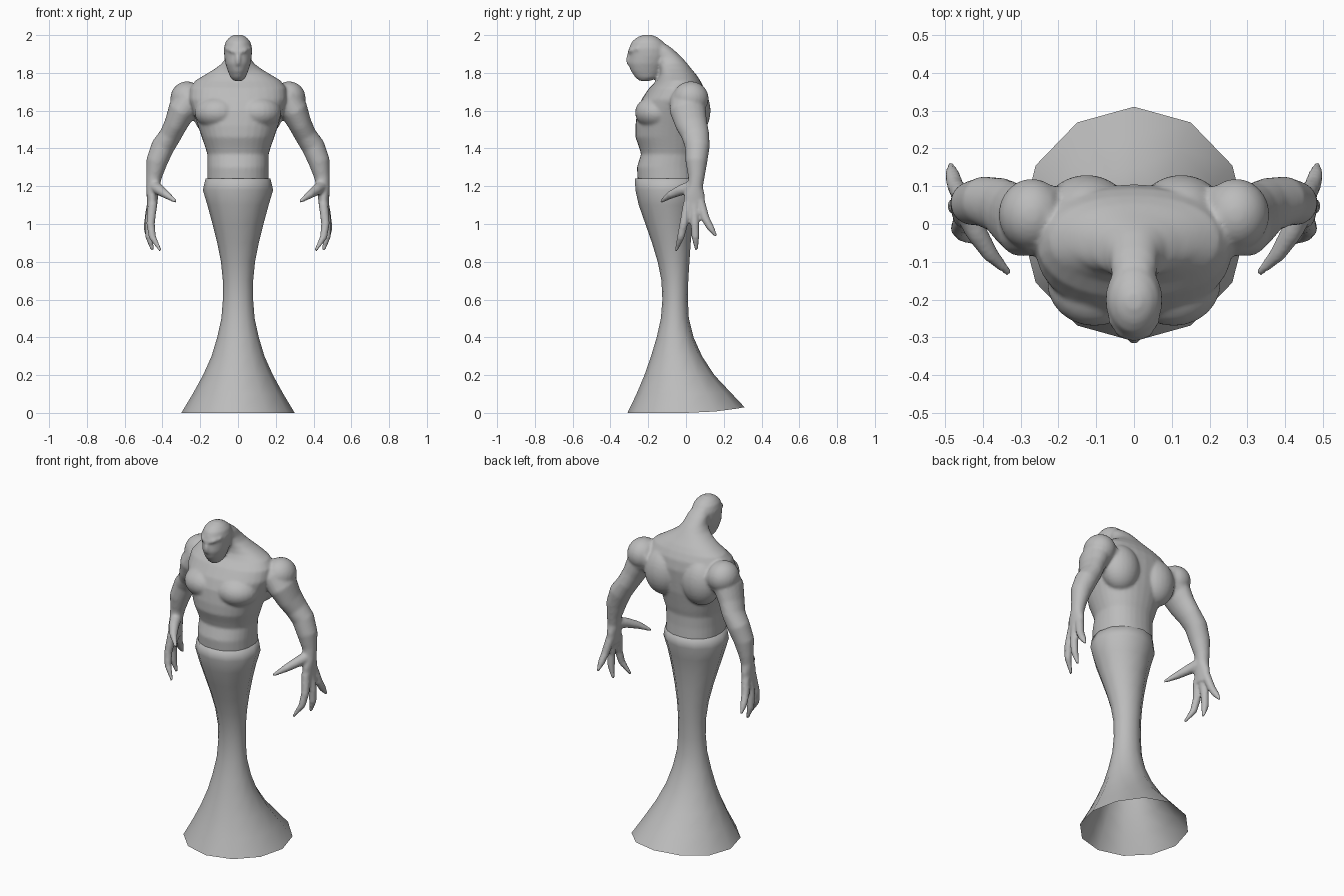
import bpy, bmesh, math
from mathutils import Vector, Matrix

grey = bpy.data.materials.new("plain grey")
grey.diffuse_color = (0.5, 0.5, 0.5, 1)


def skin(bm, rings, cap=True):
    """Bridge rings of points with quads, optionally closing the ends."""
    loops = [[bm.verts.new(p) for p in r] for r in rings]
    n = len(loops[0])
    for a, b in zip(loops, loops[1:]):
        for i in range(n):
            j = (i + 1) % n
            bm.faces.new((a[i], a[j], b[j], b[i]))
    if cap:
        bm.faces.new(loops[0][::-1])
        bm.faces.new(loops[-1])


def level_ring(z, half, front, back, n, power=2.0, lift=0.0):
    """Horizontal oval ring; lift raises its back edge."""
    pts = []
    for i in range(n):
        a = 2 * math.pi * i / n
        c, s = math.cos(a), math.sin(a)
        x = half * math.copysign(abs(c) ** (2 / power), c)
        y = (front + back) / 2 + (back - front) / 2 * math.copysign(abs(s) ** (2 / power), s)
        pts.append((x, y, z + lift * max(s, 0) ** 2))
    return pts


def limb(bm, path, n=16):
    """Tube along x, y, z, side radius, depth radius; built on both sides."""
    for side in (1, -1):
        pts = [Vector((p[0] * side, p[1], p[2])) for p in path]
        rings = []
        for k, p in enumerate(pts):
            t = (pts[min(k + 1, len(pts) - 1)] - pts[max(k - 1, 0)]).normalized()
            v = Vector((0, 1, 0))
            v = (v - t * v.dot(t)).normalized()
            u = v.cross(t)
            ra, rb = path[k][3], path[k][-1]
            rings.append([p + u * ra * math.cos(2 * math.pi * i / n)
                          + v * rb * math.sin(2 * math.pi * i / n) for i in range(n)])
        skin(bm, rings)


def muscle(bm, loc, size):
    """Mirrored pair of ellipsoids."""
    for side in (1, -1):
        m = Matrix.Translation((loc[0] * side, loc[1], loc[2])) @ Matrix.Diagonal((*size, 1))
        bmesh.ops.create_uvsphere(bm, u_segments=24, v_segments=16, radius=1, matrix=m)


def finish(bm, name):
    bmesh.ops.recalc_face_normals(bm, faces=bm.faces)
    me = bpy.data.meshes.new(name)
    bm.to_mesh(me)
    bm.free()
    for p in me.polygons:
        p.use_smooth = True
    ob = bpy.data.objects.new(name, me)
    me.materials.append(grey)
    bpy.context.collection.objects.link(ob)
    return ob


# Flared tail, open underneath, with a lip at the hips
tail = [(0.0, .30, -.31, .31, .03), (.10, .24, -.262, .23, .015), (.2, .185, -.22, .15, 0),
        (.3, .14, -.185, .085, 0), (.4, .11, -.155, .04, 0), (.5, .088, -.133, .015, 0),
        (.6, .08, -.125, .01, 0), (.7, .08, -.13, .012, 0), (.8, .09, -.15, .018, 0),
        (.9, .11, -.18, .025, 0), (1.0, .135, -.215, .035, 0), (1.1, .162, -.25, .052, 0),
        (1.18, .186, -.268, .072, 0), (1.24, .172, -.27, .075, 0), (1.245, .14, -.23, .04, 0)]
bm = bmesh.new()
skin(bm, [level_ring(z, h, f, b, 12, 2, l) for z, h, f, b, l in tail], cap=False)
finish(bm, "flared_tail")

bm = bmesh.new()
# Waist, ribcage, sloping shoulders and neck
torso = [(1.16, .13, -.22, .03), (1.22, .162, -.255, .065), (1.30, .162, -.26, .06),
         (1.37, .162, -.238, .06), (1.41, .175, -.25, .07), (1.46, .192, -.268, .08),
         (1.52, .212, -.268, .092), (1.60, .24, -.258, .10), (1.66, .26, -.235, .105),
         (1.72, .255, -.195, .095), (1.76, .225, -.155, .075), (1.79, .175, -.14, .055),
         (1.82, .125, -.14, .03), (1.85, .085, -.15, .006), (1.88, .066, -.16, -.02),
         (1.92, .058, -.18, -.062), (1.95, .045, -.2, -.1)]
skin(bm, [level_ring(z, h, f, b, 32, 2.2) for z, h, f, b in torso])

# Chest, back and shoulder muscles
muscle(bm, (.105, -.155, 1.59), (.125, .115, .09))
muscle(bm, (.125, .03, 1.60), (.115, .10, .14))
muscle(bm, (.27, .025, 1.665), (.088, .095, .09))

# Head, forward of the shoulders
head = [(1.757, .022, -.245, -.19), (1.775, .04, -.268, -.15), (1.81, .054, -.292, -.13),
        (1.85, .067, -.306, -.11), (1.89, .073, -.302, -.10), (1.93, .075, -.302, -.10),
        (1.965, .066, -.287, -.12), (1.988, .046, -.26, -.15), (2.002, .02, -.225, -.185)]
skin(bm, [level_ring(z, h, f, b, 28) for z, h, f, b in head])
# Brow and nose ridge
limb(bm, [(.006, -.303, 1.908, .009), (.035, -.29, 1.918, .012), (.064, -.25, 1.93, .009)], 10)
limb(bm, [(.002, -.298, 1.91, .009), (.002, -.308, 1.87, .012), (.002, -.302, 1.845, .01)], 10)

# Arms down to the palms
limb(bm, [(.20, .01, 1.665, .085, .09), (.255, .01, 1.65, .09, .095), (.298, .01, 1.60, .075, .096),
          (.328, .028, 1.53, .062, .085), (.358, .05, 1.47, .058, .074), (.398, .06, 1.41, .062, .066),
          (.43, .055, 1.33, .057, .058), (.445, .055, 1.25, .042, .044), (.45, .05, 1.20, .036, .04),
          (.453, .045, 1.15, .031, .056), (.455, .043, 1.08, .025, .058)], 20)
# Thumb and three fingers
limb(bm, [(.445, .04, 1.20, .034), (.415, -.025, 1.18, .029), (.38, -.08, 1.155, .022),
          (.328, -.133, 1.118, .009)], 12)
limb(bm, [(.452, .01, 1.11, .026), (.463, -.012, 1.0, .023), (.453, -.028, .93, .02),
          (.41, -.052, .858, .008)], 12)
limb(bm, [(.457, .045, 1.11, .026), (.472, .047, 1.0, .023), (.47, .05, .93, .021),
          (.453, .055, .858, .008)], 12)
limb(bm, [(.455, .075, 1.12, .026), (.473, .102, 1.03, .023), (.48, .13, .98, .02),
          (.486, .16, .935, .008)], 12)
body = finish(bm, "upper_body")

# Fuse the parts into one smooth skin
fuse = body.modifiers.new("fuse", 'REMESH')
fuse.mode = 'VOXEL'
fuse.voxel_size = 0.008
fuse.use_smooth_shade = True
soften = body.modifiers.new("soften", 'SMOOTH')
soften.factor = 0.5
soften.iterations = 6
